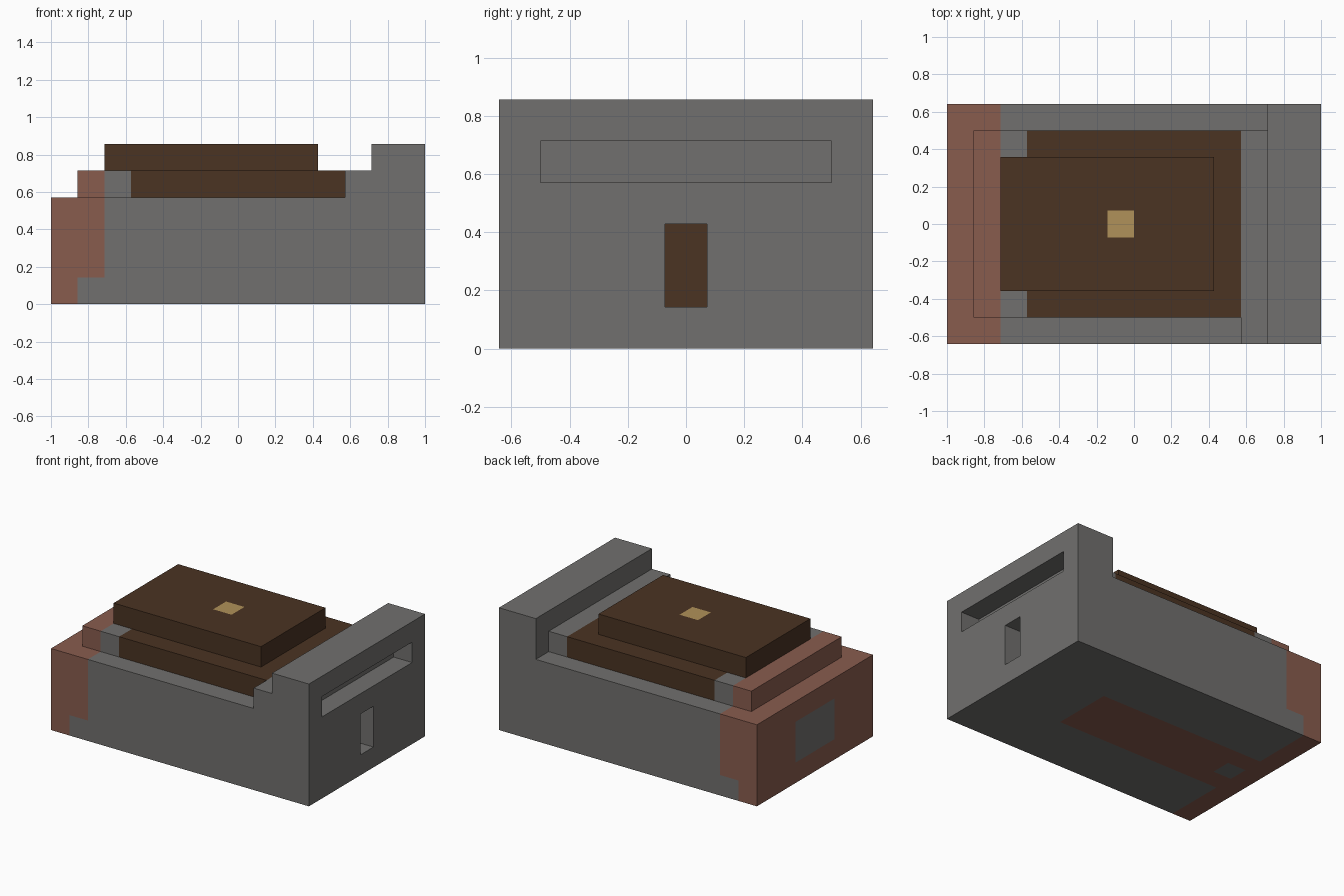
import bpy, bmesh
from mathutils import Vector

U = 1 / 7  # one block of the design grid

cube = bpy.data.objects.get("Cube")
if cube:
    bpy.data.objects.remove(cube)


def material(name, rgb):
    m = bpy.data.materials.new(name)
    m.use_nodes = True
    m.diffuse_color = (*rgb, 1)
    m.node_tree.nodes["Principled BSDF"].inputs["Base Color"].default_value = (*rgb, 1)
    return m


MATS = [material("stone_grey", (0.165, 0.162, 0.157)),
        material("clay_red", (0.25, 0.107, 0.076)),
        material("dark_wood", (0.069, 0.033, 0.016)),
        material("gold", (0.434, 0.283, 0.1))]
GREY, RED, WOOD, GOLD = range(4)


def block(name, lo, hi, paint, cuts=("", "", ""), recess=None):
    """Box in grid blocks, cut along colour borders, with optional one-block recesses on +x."""
    lo, hi = Vector(lo), Vector(hi)
    bm = bmesh.new()
    bmesh.ops.create_cube(bm, size=1)
    for v in bm.verts:
        v.co = (lo + hi) / 2 + v.co * (hi - lo)
    for axis, values in enumerate(cuts):
        normal = Vector([float(axis == i) for i in range(3)])
        for value in values:
            bmesh.ops.bisect_plane(bm, geom=bm.verts[:] + bm.edges[:] + bm.faces[:],
                                   plane_co=normal * value, plane_no=normal)
    if recess:
        faces = [f for f in bm.faces if f.normal.x > 0.9 and recess(f.calc_center_median())]
        out = bmesh.ops.extrude_face_region(bm, geom=faces)
        moved = [g for g in out["geom"] if isinstance(g, bmesh.types.BMVert)]
        bmesh.ops.translate(bm, verts=moved, vec=(-1, 0, 0))
        stale = [f for f in faces if f.is_valid]
        if stale:
            bmesh.ops.delete(bm, geom=stale, context="FACES")
    bmesh.ops.recalc_face_normals(bm, faces=bm.faces)
    for f in bm.faces:
        f.material_index = paint(f.calc_center_median(), f.normal)
    bmesh.ops.scale(bm, vec=(U, U, U), verts=bm.verts)
    mesh = bpy.data.meshes.new(name)
    bm.to_mesh(mesh)
    bm.free()
    for m in MATS:
        mesh.materials.append(m)
    obj = bpy.data.objects.new(name, mesh)
    bpy.context.collection.objects.link(obj)
    return obj


# Main body: red end band with a grey end patch, and a red stripe underneath
def paint_body(c, n):
    if n.z < -0.5:
        small_gap = -6 < c.x < -5 and abs(c.y) < 0.5
        stripe = c.x < 3 and abs(c.y) < 1.5 and not small_gap
        return RED if c.x < -6 or stripe else GREY
    if n.x < -0.5:
        return GREY if abs(c.y) < 1.5 and 1 < c.z < 3 else RED
    return RED if c.x < -6 or (c.x < -5 and c.z > 1) else GREY


block("body", (-7, -4.5, 0), (5, 4.5, 4), paint_body,
      ((-6, -5, 3), (-1.5, -0.5, 0.5, 1.5), (1, 3)))


# Tall end wall with a wide slot and a small upright recess
def in_recess(c):
    slot = 4 < c.z < 5 and abs(c.y) < 3.5
    keyway = 1 < c.z < 3 and abs(c.y) < 0.5
    return slot or keyway


def paint_wall(c, n):
    recess_back = n.x > 0.5 and c.x < 6.5
    return WOOD if recess_back and c.z < 3 else GREY


block("end_wall", (5, -4.5, 0), (7, 4.5, 6), paint_wall,
      ((), (-3.5, -0.5, 0.5, 3.5), (1, 3, 4, 5)), in_recess)


# Middle tier: red, grey, wood and grey bands along its length
def paint_tier(c, n):
    if c.x < -5:
        return RED
    return WOOD if -4 < c.x < 4 else GREY


block("middle_tier", (-6, -3.5, 4), (5, 3.5, 5), paint_tier, ((-5, -4, 4), (), ()))

# Corner step beside the end wall, on the front only
block("corner_step", (4, -4.5, 4), (5, -3.5, 5), lambda c, n: GREY)


# Top slab with a gold square
def paint_slab(c, n):
    return GOLD if n.z > 0.5 and -1 < c.x < 0 and abs(c.y) < 0.5 else WOOD


block("top_slab", (-5, -2.5, 5), (3, 2.5, 6), paint_slab, ((-1, 0), (-0.5, 0.5), ()))
